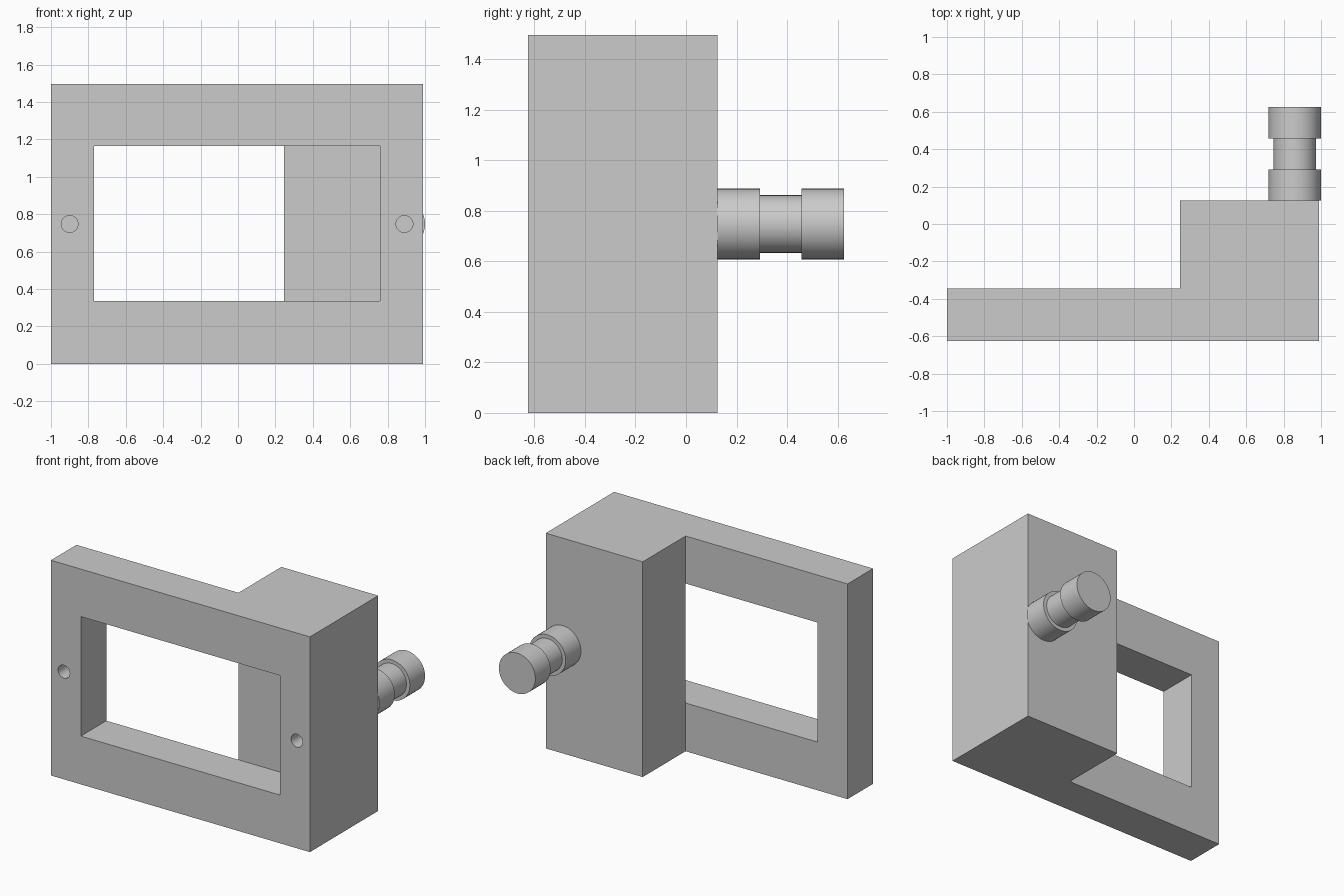
import bpy, bmesh
from mathutils import Matrix
from math import pi

cube = bpy.data.objects.get("Cube")
if cube:
    bpy.data.objects.remove(cube, do_unlink=True)

grey = bpy.data.materials.new("plain grey")
grey.use_nodes = True
grey.diffuse_color = (0.6, 0.6, 0.6, 1)
grey.node_tree.nodes["Principled BSDF"].inputs["Base Color"].default_value = (0.6, 0.6, 0.6, 1)

FRONT, STEP, BACK, END = -0.625, -0.345, 0.125, 0.625
LEFT, RIGHT, HEIGHT = -1.0, 0.99, 1.495
MID = HEIGHT / 2


def add_object(name, bm):
    bmesh.ops.recalc_face_normals(bm, faces=bm.faces[:])
    mesh = bpy.data.meshes.new(name)
    bm.to_mesh(mesh)
    bm.free()
    mesh.materials.append(grey)
    obj = bpy.data.objects.new(name, mesh)
    bpy.context.collection.objects.link(obj)
    return obj


def prism(name, outline, z0, z1):
    """Extrude an x, y outline upward."""
    bm = bmesh.new()
    face = bm.faces.new([bm.verts.new((x, y, z0)) for x, y in outline])
    top = bmesh.ops.extrude_face_region(bm, geom=[face])["geom"]
    verts = [v for v in top if isinstance(v, bmesh.types.BMVert)]
    bmesh.ops.translate(bm, verts=verts, vec=(0, 0, z1 - z0))
    return add_object(name, bm)


def turned(name, x, profile, sides):
    """Revolve (radius, y) points around an axis along y."""
    bm = bmesh.new()
    verts = [bm.verts.new((r, y, 0)) for r, y in profile]
    edges = [bm.edges.new(pair) for pair in zip(verts, verts[1:])]
    bmesh.ops.spin(bm, geom=verts + edges, cent=(0, 0, 0), axis=(0, 1, 0),
                   angle=2 * pi, steps=sides)
    bmesh.ops.remove_doubles(bm, verts=bm.verts[:], dist=0.0001)
    bmesh.ops.transform(bm, matrix=Matrix.Translation((x, 0, MID)), verts=bm.verts[:])
    return add_object(name, bm)


def smooth(obj):
    bpy.ops.object.select_all(action="DESELECT")
    obj.select_set(True)
    bpy.context.view_layer.objects.active = obj
    bpy.ops.object.shade_smooth_by_angle()


# Frame plate with the deep block on its left side
body = prism("frame_body", [(LEFT, FRONT), (RIGHT, FRONT), (RIGHT, BACK),
                            (0.245, BACK), (0.245, STEP), (LEFT, STEP)], 0, HEIGHT)

# Window opening and the two blind screw holes
cutters = [prism("window_cutter", [(-0.77, FRONT - 0.1), (0.76, FRONT - 0.1),
                                   (0.76, STEP), (-0.77, STEP)], 0.335, 1.165)]
for side, x in (("right", -0.9), ("left", 0.89)):
    cutters.append(turned(side + "_hole_cutter", x,
                          [(0, FRONT - 0.1), (0.045, FRONT - 0.1),
                           (0.045, FRONT + 0.19), (0, FRONT + 0.19)], 32))
for cutter in cutters:
    mod = body.modifiers.new(cutter.name, "BOOLEAN")
    mod.operation = "DIFFERENCE"
    mod.solver = "EXACT"
    mod.object = cutter

# Bake the cuts into the body and drop the cutters
bpy.context.view_layer.update()
baked = bpy.data.meshes.new_from_object(
    body.evaluated_get(bpy.context.evaluated_depsgraph_get()))
body.modifiers.clear()
body.data = baked
for cutter in cutters:
    bpy.data.objects.remove(cutter, do_unlink=True)
smooth(body)

# Grooved peg on the back of the block
peg = turned("grooved_peg", 0.86,
             [(0, BACK), (0.14, BACK), (0.14, 0.292), (0.114, 0.292),
              (0.114, 0.458), (0.14, 0.458), (0.14, END), (0, END)], 48)
smooth(peg)
